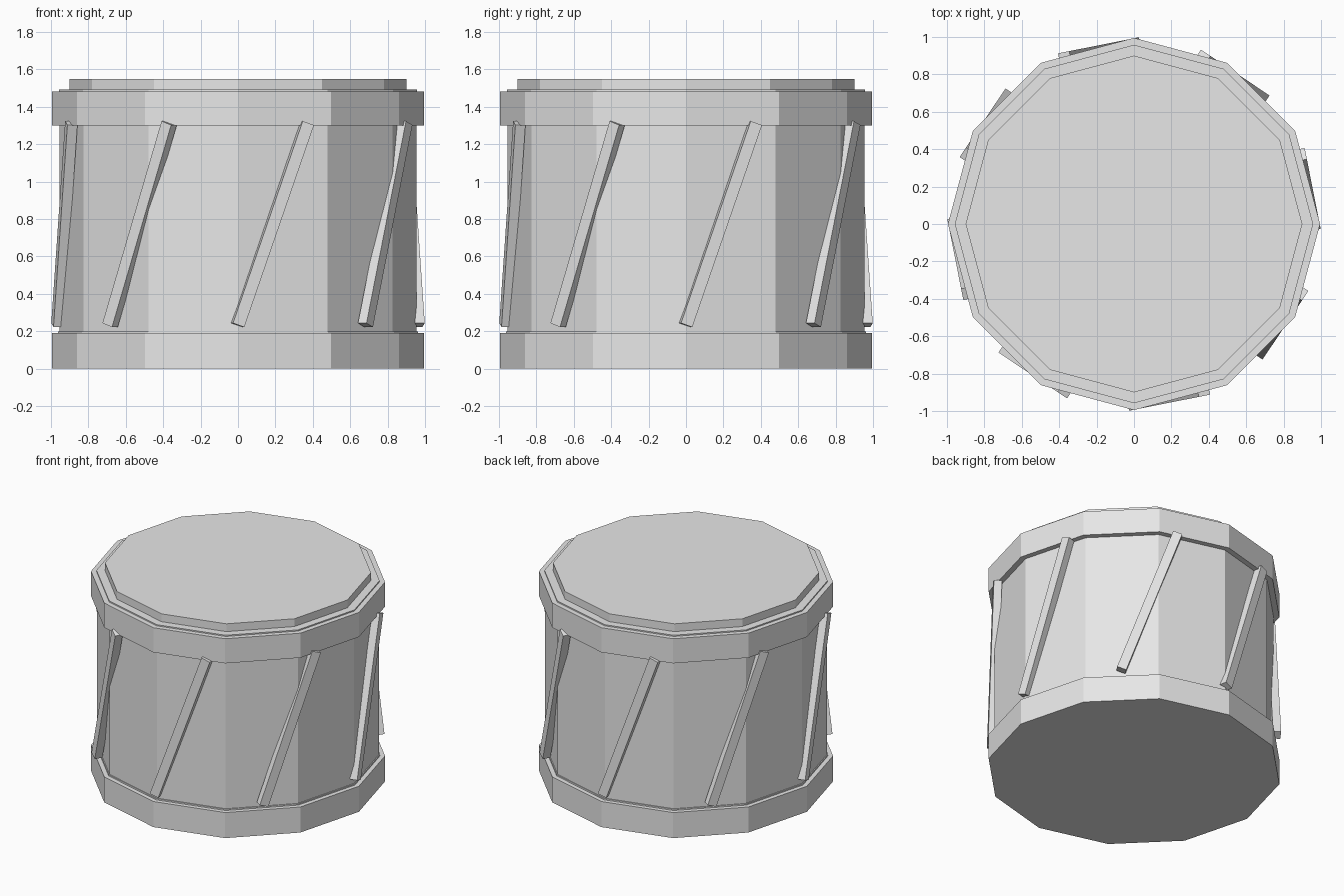
import bpy
from math import atan2, cos, pi, sin
from mathutils import Matrix, Vector

cube = bpy.data.objects.get("Cube")
if cube:
    bpy.data.objects.remove(cube, do_unlink=True)

SIDES = 12
STICKS = 8

grey = bpy.data.materials.new("light_grey")
grey.use_nodes = True
colour = (0.8, 0.8, 0.8, 1)
grey.diffuse_color = colour
grey.node_tree.nodes["Principled BSDF"].inputs["Base Color"].default_value = colour


def add_object(name, verts, faces):
    mesh = bpy.data.meshes.new(name)
    mesh.from_pydata(verts, [], faces)
    mesh.materials.append(grey)
    obj = bpy.data.objects.new(name, mesh)
    bpy.context.collection.objects.link(obj)
    return obj


def lathe(name, profile):
    """Turn a (radius, z) profile into a closed faceted solid."""
    verts = [(r * cos(2 * pi * i / SIDES), r * sin(2 * pi * i / SIDES), z)
             for r, z in profile for i in range(SIDES)]
    faces = [tuple(reversed(range(SIDES)))]
    for ring in range(len(profile) - 1):
        a, b = ring * SIDES, (ring + 1) * SIDES
        for i in range(SIDES):
            j = (i + 1) % SIDES
            faces.append((a + i, a + j, b + j, b + i))
    faces.append(tuple(range(len(verts) - SIDES, len(verts))))
    return add_object(name, verts, faces)


# Drum shell, hoops with a thin raised lip, and the drum head
lathe("shell", [(0.955, 0.1), (0.955, 1.4)])
lathe("lower_hoop", [(0.995, 0), (0.995, 0.19), (0.962, 0.19), (0.962, 0.2)])
lathe("upper_hoop", [(0.995, 1.3), (0.995, 1.483), (0.958, 1.483), (0.958, 1.492)])
lathe("drum_head", [(0.9, 1.45), (0.9, 1.55)])

# Slanted tension rods, each spanning half of its share of the circle
width, depth, outer = 0.065, 0.055, 0.974
bottom, top = Vector((-0.19, 0.233)), Vector((0.19, 1.313))
axis = top - bottom
middle = (bottom + top) / 2
box_faces = [(0, 1, 3, 2), (4, 6, 7, 5), (0, 4, 5, 1),
             (2, 3, 7, 6), (0, 2, 6, 4), (1, 5, 7, 3)]
for k in range(STICKS):
    corners = [(x * depth / 2, y * width / 2, z * axis.length / 2)
               for x in (-1, 1) for y in (-1, 1) for z in (-1, 1)]
    place = (Matrix.Rotation(2 * pi * (k + 0.25) / STICKS, 4, "Z")
             @ Matrix.Translation((outer - depth / 2, middle.x, middle.y))
             @ Matrix.Rotation(-atan2(axis.x, axis.y), 4, "X"))
    add_object(f"tension_rod_{k + 1}",
               [place @ Vector(c) for c in corners], box_faces)
